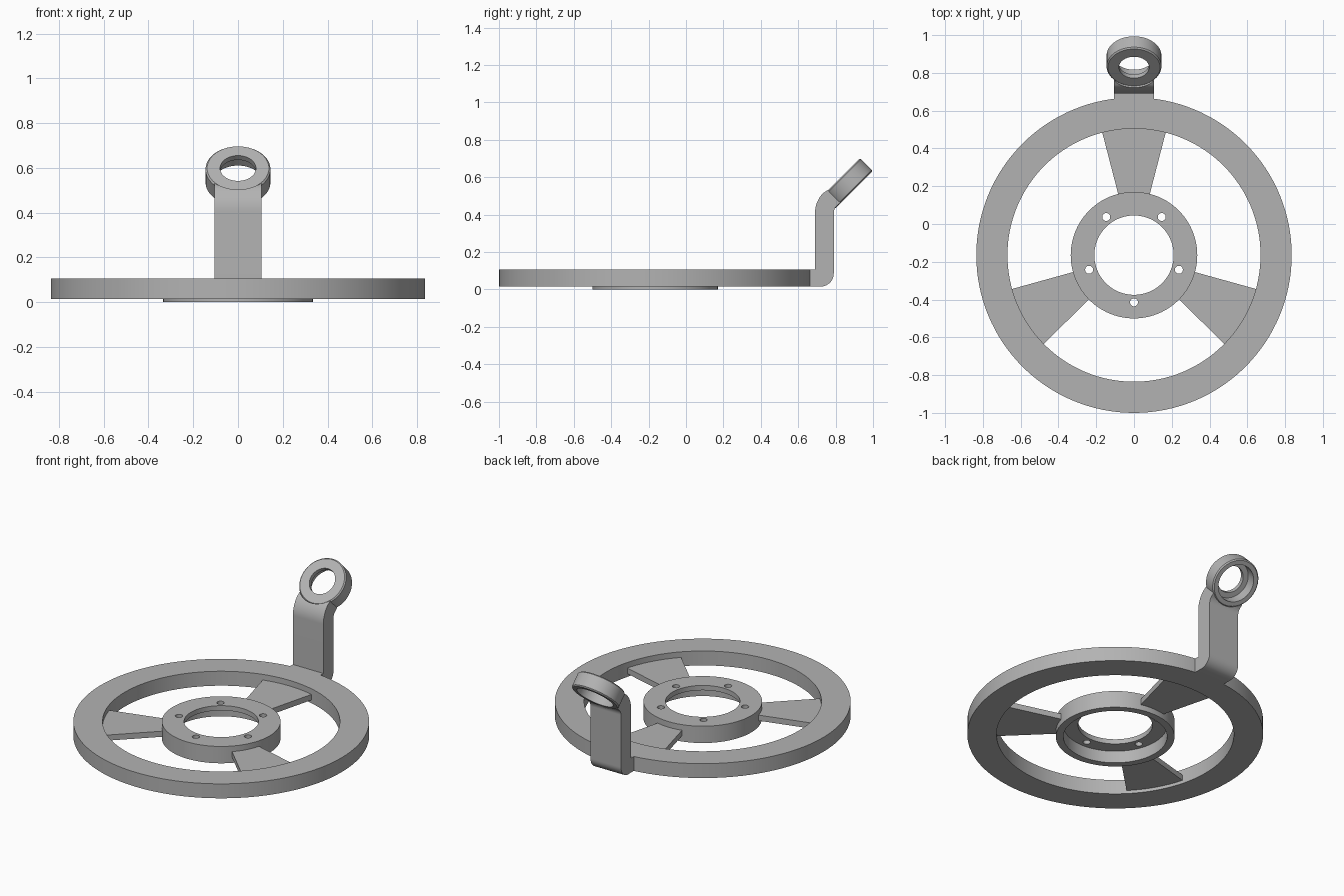
import bpy, bmesh, math
from mathutils import Matrix, Vector

cube = bpy.data.objects.get("Cube")
if cube:
    bpy.data.objects.remove(cube, do_unlink=True)

grey = bpy.data.materials.new("plain_grey")
grey.use_nodes = True
grey.diffuse_color = (0.45, 0.45, 0.45, 1)
grey.node_tree.nodes["Principled BSDF"].inputs["Base Color"].default_value = grey.diffuse_color

WHEEL = Matrix.Translation((0, -0.165, 0))
HEAD = Matrix.Translation((0, 0.8625, 0.565)) @ Matrix.Rotation(math.radians(45), 4, 'X')


def finish(name, bm, matrix=Matrix()):
    bmesh.ops.remove_doubles(bm, verts=bm.verts, dist=1e-5)
    bmesh.ops.recalc_face_normals(bm, faces=bm.faces)
    bm.transform(matrix)
    mesh = bpy.data.meshes.new(name)
    bm.to_mesh(mesh)
    bm.free()
    mesh.materials.append(grey)
    obj = bpy.data.objects.new(name, mesh)
    bpy.context.collection.objects.link(obj)
    return obj


def select(obj):
    bpy.ops.object.select_all(action='DESELECT')
    obj.select_set(True)
    bpy.context.view_layer.objects.active = obj


def smooth(obj):
    select(obj)
    bpy.ops.object.shade_smooth_by_angle(angle=math.radians(30))


def lathe(name, profile, matrix, steps=96):
    """Spin a closed (radius, height) profile around the local z axis."""
    bm = bmesh.new()
    face = bm.faces.new([bm.verts.new((r, 0, z)) for r, z in profile])
    edges = list(face.edges)
    bmesh.ops.delete(bm, geom=[face], context='FACES_ONLY')
    bmesh.ops.spin(bm, geom=list(bm.verts) + edges, cent=(0, 0, 0), axis=(0, 0, 1),
                   angle=math.tau, steps=steps)
    return finish(name, bm, matrix)


def prism(name, points, offset, matrix=Matrix()):
    """Extrude a flat outline along an offset."""
    bm = bmesh.new()
    face = bm.faces.new([bm.verts.new(p) for p in points])
    top = bmesh.ops.extrude_face_region(bm, geom=[face])["geom"]
    bmesh.ops.translate(bm, vec=offset, verts=[v for v in top if isinstance(v, bmesh.types.BMVert)])
    return finish(name, bm, matrix)


def cut(obj, radius, depth, matrix):
    """Cut a round hole through obj and discard the cutter."""
    bm = bmesh.new()
    bmesh.ops.create_cone(bm, cap_ends=True, segments=64, radius1=radius, radius2=radius, depth=depth)
    cutter = finish("hole_cutter", bm, matrix)
    cutter.hide_render = True
    mod = obj.modifiers.new("hole", 'BOOLEAN')
    mod.operation, mod.solver, mod.object = 'DIFFERENCE', 'EXACT', cutter
    select(obj)
    bpy.ops.object.modifier_apply(modifier=mod.name)
    bpy.data.objects.remove(cutter, do_unlink=True)


def arc(cx, cy, r, a0, a1, n=10):
    """Points on an arc, angles in degrees."""
    angles = [math.radians(a0 + (a1 - a0) * i / n) for i in range(n + 1)]
    return [(cx + r * math.cos(a), cy + r * math.sin(a)) for a in angles]


# Outer rim
rim = lathe("outer_rim", [(0.67, 0.015), (0.835, 0.015), (0.835, 0.105), (0.67, 0.105)], WHEEL, 128)
smooth(rim)

# Hub: a cup open underneath, with a central opening and five bolt holes
hub = lathe("hub", [(0.21, 0.075), (0.293, 0.075), (0.293, 0), (0.335, 0),
                    (0.335, 0.105), (0.21, 0.105)], WHEEL)
for k in range(5):
    a = math.radians(72 * k - 90)
    cut(hub, 0.021, 0.2, WHEEL @ Matrix.Translation((0.25 * math.cos(a), 0.25 * math.sin(a), 0.09)))
smooth(hub)

# Three radial spokes
for k, side in enumerate(("back", "right", "left")):
    mid = 90 + 120 * k
    outline = arc(0, 0, 0.675, mid - 14.5, mid + 14.5) + arc(0, 0, 0.325, mid + 14.5, mid - 14.5)
    smooth(prism(side + "_spoke", [(x, y, 0.035) for x, y in outline], (0, 0, 0.035), WHEEL))

# Bent arm: side outline running from the rim up to the tilted head
outline = [(0.66, 0.105), (0.66, 0.015)]
outline += arc(0.72, 0.085, 0.07, -90, 0)
outline += arc(0.84, 0.41, 0.05, 180, 135, 6)
reach = Vector((0.8625, 0.565)) - Vector((0.06, 0.06))
lean = Vector((-0.0336, 0.0336))
outline += [tuple(reach - lean), tuple(reach + lean)]
outline += arc(0.84, 0.4097, 0.15, 135, 180, 12)
outline += [(0.69, 0.105)]
arm = prism("bent_arm", [(-0.105, y, z) for y, z in outline], (0.21, 0, 0))
cut(arm, 0.143, 0.4, HEAD)
smooth(arm)

# Tilted ring head with a stepped bore, wider at the back
b = 0.007
head = lathe("ring_head", [(0.08, 0.0475), (0.08, 0.02), (0.112, 0.02), (0.112, -0.0475),
                           (0.145 - b, -0.0475), (0.145, -0.0475 + b),
                           (0.145, 0.0475 - b), (0.145 - b, 0.0475)], HEAD, 64)
smooth(head)
